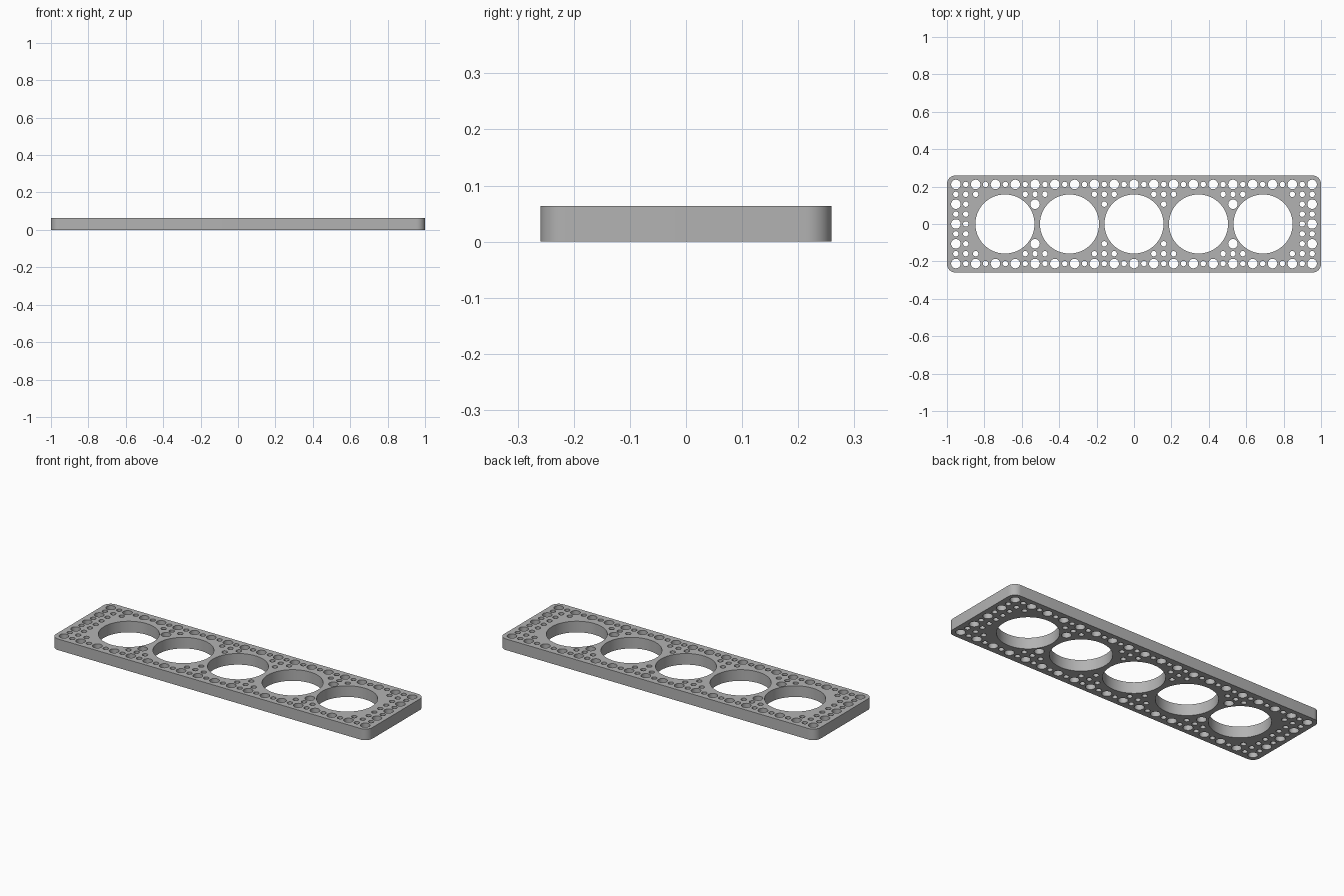
import bpy, bmesh, math

if "Cube" in bpy.data.objects:
    bpy.data.objects.remove(bpy.data.objects["Cube"])

PITCH = 2 / 18.9                      # spacing of the peg holes
HALF_X, HALF_Y = 1.0, 2.45 * PITCH
HEIGHT = 0.0635
CORNER = 0.045
BIG_R, PEG_R, PIN_R = 0.158, 0.0254, 0.0145
BIG_STEP = 3.26                       # spacing of the big openings, in pitches
CLEAR = 1.797                         # least distance to a big opening, in pitches

grey = bpy.data.materials.new("mid grey")
grey.use_nodes = True
colour = (0.45, 0.45, 0.45, 1)
grey.diffuse_color = colour
grey.node_tree.nodes["Principled BSDF"].inputs["Base Color"].default_value = colour


def arc(cx, cy, r, start, sweep, n):
    return [(cx + r * math.cos(start + sweep * i / n),
             cy + r * math.sin(start + sweep * i / n)) for i in range(n + 1)]


curve = bpy.data.curves.new("plate_outline", "CURVE")
curve.dimensions = "2D"
curve.fill_mode = "BOTH"
curve.extrude = HEIGHT / 2


def add_loop(points):
    spline = curve.splines.new("POLY")
    spline.points.add(len(points) - 1)
    for p, (x, y) in zip(spline.points, points):
        p.co = (x, y, 0, 1)
    spline.use_cyclic_u = True


def add_hole(x, y, r, n):
    add_loop(arc(x, y, r, 0, math.tau, n)[:-1])


# Rounded outer edge
outline = []
for k, (sx, sy) in enumerate([(1, 1), (-1, 1), (-1, -1), (1, -1)]):
    outline += arc(sx * (HALF_X - CORNER), sy * (HALF_Y - CORNER), CORNER,
                   k * math.pi / 2, math.pi / 2, 10)
add_loop(outline)

# Five big openings
centres = [BIG_STEP * k for k in range(-2, 3)]
for c in centres:
    add_hole(c * PITCH, 0, BIG_R, 72)

# Peg holes on the whole grid, pin holes on the half grid between them
for i in range(-18, 19):
    for j in range(-4, 5):
        x, y = i / 2, j / 2
        if min(math.hypot(x - c, y) for c in centres) > CLEAR:
            peg = i % 2 == 0 and j % 2 == 0
            add_hole(x * PITCH, y * PITCH, PEG_R if peg else PIN_R, 32 if peg else 24)

# Turn the filled outline into a welded solid plate
helper = bpy.data.objects.new("plate_helper", curve)
bpy.context.collection.objects.link(helper)
bpy.context.view_layer.update()
graph = bpy.context.evaluated_depsgraph_get()
mesh = bpy.data.meshes.new_from_object(helper.evaluated_get(graph))
bpy.data.objects.remove(helper)

bm = bmesh.new()
bm.from_mesh(mesh)
bmesh.ops.remove_doubles(bm, verts=bm.verts, dist=1e-5)
bmesh.ops.translate(bm, verts=bm.verts, vec=(0, 0, HEIGHT / 2))
bmesh.ops.recalc_face_normals(bm, faces=bm.faces)
bm.to_mesh(mesh)
bm.free()

plate = bpy.data.objects.new("perforated_plate", mesh)
bpy.context.collection.objects.link(plate)
mesh.materials.clear()
mesh.materials.append(grey)
bpy.ops.object.select_all(action="DESELECT")
plate.select_set(True)
bpy.context.view_layer.objects.active = plate
bpy.ops.object.shade_smooth_by_angle(angle=math.radians(30))
